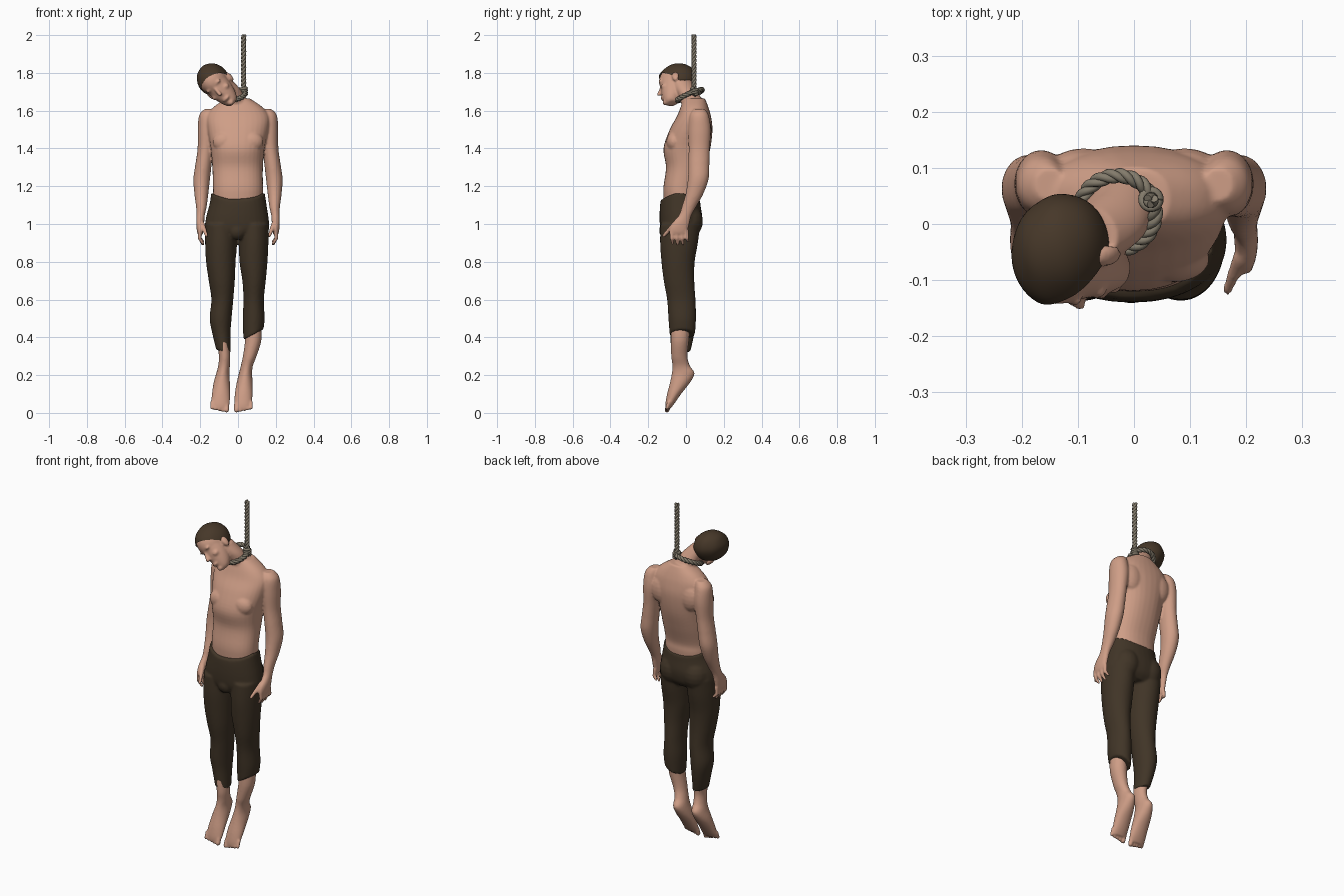
import bpy, bmesh, math
from mathutils import Matrix, Vector

if "Cube" in bpy.data.objects:
    bpy.data.objects.remove(bpy.data.objects["Cube"])


def material(name, rgb):
    m = bpy.data.materials.new(name)
    m.diffuse_color = (*rgb, 1)
    m.use_nodes = True
    m.node_tree.nodes["Principled BSDF"].inputs["Base Color"].default_value = m.diffuse_color
    return m


SKIN = material("skin", (0.62, 0.34, 0.24))
CLOTH = material("brown cloth", (0.052, 0.035, 0.02))
HAIR = material("dark brown hair", (0.062, 0.039, 0.022))
ROPE = material("grey rope", (0.23, 0.20, 0.15))
I4 = Matrix.Identity(4)


def bake(ob, mat):
    """Freeze modifiers or curve bevels into a smooth, single-colour mesh."""
    name = ob.name
    dg = bpy.context.evaluated_depsgraph_get()
    me = bpy.data.meshes.new_from_object(ob.evaluated_get(dg))
    bpy.data.objects.remove(ob)
    new = bpy.data.objects.new(name, me)
    bpy.context.collection.objects.link(new)
    new.name = name
    me.materials.clear()
    me.materials.append(mat)
    for p in me.polygons:
        p.use_smooth = True
        p.material_index = 0
    return new


def finish(name, bm, mat, voxel=None):
    """Turn a bmesh into an object; voxel fuses the overlapping volumes."""
    bmesh.ops.recalc_face_normals(bm, faces=bm.faces)
    me = bpy.data.meshes.new(name)
    bm.to_mesh(me)
    bm.free()
    ob = bpy.data.objects.new(name, me)
    bpy.context.collection.objects.link(ob)
    if voxel:
        r = ob.modifiers.new("fuse", "REMESH")
        r.mode = "VOXEL"
        r.voxel_size = voxel
        s = ob.modifiers.new("soften", "SMOOTH")
        s.factor = 0.5
        s.iterations = 4
    return bake(ob, mat)


def loft(bm, rings, n=32, power=1.0, sub=5, mat=I4):
    """Ring = x, y, z, half width, half depth, [tilt in x], [saddle]."""
    R = [tuple(r) + (0,) * (7 - len(r)) for r in rings]
    dense = []
    for i in range(len(R) - 1):
        a, b, c, d = R[max(i - 1, 0)], R[i], R[i + 1], R[min(i + 2, len(R) - 1)]
        for k in range(sub):
            t = k / sub
            dense.append([0.5 * (2 * q + (r - p) * t + (2 * p - 5 * q + 4 * r - s) * t * t
                                 + (3 * q - p - 3 * r + s) * t ** 3)
                          for p, q, r, s in zip(a, b, c, d)])
    dense.append(R[-1])
    loops = []
    for x, y, z, rx, ry, tilt, saddle in dense:
        loop = []
        for j in range(n):
            w = 2 * math.pi * j / n
            c, s = math.cos(w), math.sin(w)
            px = math.copysign(abs(c) ** power, c)
            py = math.copysign(abs(s) ** power, s)
            v = Vector((x + rx * px, y + ry * py, z + tilt * c + saddle * math.cos(2 * w)))
            loop.append(bm.verts.new(mat @ v))
        loops.append(loop)
    for a, b in zip(loops, loops[1:]):
        for j in range(n):
            bm.faces.new((a[j], a[(j + 1) % n], b[(j + 1) % n], b[j]))
    bm.faces.new(loops[0])
    bm.faces.new(loops[-1])


def ball(bm, c, r, mat=I4, seg=20):
    bmesh.ops.create_uvsphere(bm, u_segments=seg, v_segments=seg // 2, radius=1,
                              matrix=mat @ Matrix.Translation(c) @ Matrix.Diagonal((*r, 1)))


def finger(bm, a, b, r0, r1):
    a, b = Vector(a), Vector(b)
    for k in range(10):
        t = k / 9
        r = r0 + (r1 - r0) * t
        ball(bm, a.lerp(b, t), (r, r, r), seg=12)


# Head frame: tipped over to its right, face forward and slightly down
up = Vector((-0.72, -0.1, 0.68)).normalized()
back = Vector((0.15, 0.95, 0.25))
back = (back - up * back.dot(up)).normalized()
side = back.cross(up)
HEAD = Matrix((side, back, up)).transposed().to_4x4()
HEAD.translation = (-0.11, -0.045, 1.742)

# Upper body: torso, neck, head and arms fused together
bm = bmesh.new()
loft(bm, [(0, -.025, 1.08, .128, .09), (0, -.025, 1.15, .132, .095), (0, -.024, 1.2, .132, .095),
          (-.002, -.002, 1.3, .134, .104), (-.002, .005, 1.4, .143, .124), (0, .027, 1.5, .162, .113),
          (0, .042, 1.57, .165, .09), (0, .045, 1.62, .128, .073), (0, .045, 1.665, .062, .055)],
     power=0.88)
loft(bm, [(.005, .045, 1.6, .07, .06), (-.02, .025, 1.66, .06, .058), (-.045, .0, 1.71, .06, .056),
          (-.085, -.025, 1.76, .055, .055)])
for s in (1, -1):
    ball(bm, (s * .07, -.062, 1.435), (.065, .042, .055))           # chest muscles
    ball(bm, (s * .09, .095, 1.5), (.065, .04, .08))                # shoulder blades
    loft(bm, [(s * .15, .07, 1.608, .028, .03), (s * .163, .07, 1.575, .043, .05),
              (s * .165, .072, 1.5, .048, .06), (s * .172, .07, 1.4, .042, .056),
              (s * .182, .068, 1.32, .043, .056), (s * .192, .065, 1.24, .044, .055),
              (s * .194, .045, 1.16, .037, .047), (s * .194, .015, 1.09, .028, .038),
              (s * .198, -.005, 1.045, .022, .034), (s * .2, -.03, 1.0, .021, .048),
              (s * .2, -.04, .965, .018, .05), (s * .2, -.04, .945, .013, .045)], n=24)
    for i in range(4):                                              # fingers
        y = -.078 + i * .027
        tip = (.888, .884, .886, .9)[i]
        finger(bm, (s * .2, y, .965), (s * .203, y + .002, .925), .0115, .0105)
        finger(bm, (s * .203, y + .002, .925), (s * .186, y + .008, tip + .008), .0105, .008)
    finger(bm, (s * .19, -.06, 1.0), (s * .166, -.118, .938), .015, .0095)  # thumb
# Skull, jaw and face
ball(bm, (0, 0, .03), (.075, .097, .085), HEAD, 32)
loft(bm, [(0, -.045, -.13, .02, .024), (0, -.045, -.118, .034, .036), (0, -.036, -.09, .048, .052),
          (0, -.03, -.05, .059, .062), (0, -.022, .0, .066, .07), (0, -.02, .04, .066, .07)], mat=HEAD)
finger(bm, HEAD @ Vector((0, -.088, .005)), HEAD @ Vector((0, -.107, -.038)), .008, .011)
ball(bm, (0, -.09, -.08), (.022, .01, .009), HEAD)
ball(bm, (0, -.08, -.113), (.018, .014, .014), HEAD)
for s in (1, -1):
    ball(bm, (s * .03, -.083, .014), (.024, .01, .008), HEAD)
    ball(bm, (s * .04, -.063, -.035), (.02, .02, .016), HEAD)
    ball(bm, (s * .074, .008, -.018), (.011, .019, .03), HEAD)
finish("upper_body", bm, SKIN, 0.006)

# Hair cap: ellipsoid trimmed along the hairline and the nape
bm = bmesh.new()
ball(bm, (0, 0, .03), (.081, .103, .091), seg=48)
for v in bm.verts:
    v.co *= 1 + .012 * math.sin(70 * v.co.x + 40 * v.co.y) * math.sin(60 * v.co.z)
for co, no in (((0, 0, -.012), (0, .9, 1)), ((0, 0, -.055), (0, 0, 1))):
    bmesh.ops.bisect_plane(bm, geom=bm.verts[:] + bm.edges[:] + bm.faces[:], dist=1e-5,
                           plane_co=co, plane_no=no, clear_inner=True)
bmesh.ops.transform(bm, matrix=HEAD, verts=bm.verts)
finish("hair", bm, HAIR)

# Trousers: hips and two legs, dipping waistband and uneven hems
bm = bmesh.new()
loft(bm, [(0, -.03, 1.145, .142, .104, 0, .02), (0, -.03, 1.1, .15, .108, 0, .008),
          (-.004, -.027, 1.03, .166, .113), (-.005, -.03, .97, .168, .105), (-.005, -.035, .935, .13, .08)],
     power=0.92)
for s in (1, -1):
    ball(bm, (s * .075 - .005, .012, 1.015), (.075, .078, .09))
ball(bm, (-.005, -.1, .965), (.05, .042, .05))
loft(bm, [(-.09, -.03, 1.0, .083, .105), (-.091, -.037, .9, .083, .1), (-.091, -.042, .8, .078, .088),
          (-.086, -.037, .7, .069, .081), (-.083, -.025, .6, .058, .075), (-.092, -.02, .5, .058, .073),
          (-.088, -.02, .42, .048, .064), (-.077, -.028, .325, .038, .052, -.008)])
loft(bm, [(.083, -.03, 1.0, .08, .105), (.083, -.037, .9, .078, .1), (.082, -.042, .8, .074, .088),
          (.085, -.037, .7, .062, .081), (.083, -.025, .6, .054, .075), (.083, -.02, .5, .058, .073),
          (.082, -.02, .415, .053, .067, .028)])
finish("trousers", bm, CLOTH, 0.007)

# Bare lower legs with hanging feet: centre x and half width by height
LEGS = {
    "left_foot": (1, [(.46, .083, .042), (.38, .08, .043), (.3, .062, .036), (.25, .047, .032),
                      (.21, .04, .035), (.16, .035, .042), (.1, .03, .047), (.05, .027, .046),
                      (.025, .026, .042)]),
    "right_foot": (-1, [(.4, -.084, .038), (.36, -.078, .033), (.3, -.071, .03), (.25, -.074, .031),
                        (.21, -.08, .035), (.16, -.086, .043), (.1, -.09, .048), (.05, -.093, .049),
                        (.025, -.094, .044)]),
}
DEPTH = [(-.028, .052), (-.033, .048), (-.035, .043), (-.026, .046), (-.015, .06), (-.032, .053),
         (-.063, .037), (-.085, .024), (-.095, .015)]
for name, (s, prof) in LEGS.items():
    bm = bmesh.new()
    loft(bm, [(x, y, z, rx, ry) for (z, x, rx), (y, ry) in zip(prof, DEPTH)], n=24)
    cx = prof[-1][1]
    for i in range(5):                                              # toes, big toe inside
        r = .0135 if i == 0 else .0095
        x = cx + s * (-.034 + i * .0185 + (.003 if i else 0))
        finger(bm, (x, -.09, .045 + i * .003), (x, -.101, r + .001 + i * .004), r, r)
    finish(name, bm, SKIN, 0.005)


# Rope: three strands twisted around a centre line
def rope(name, path, turns, steps, closed=False):
    cu = bpy.data.curves.new(name, "CURVE")
    cu.dimensions = "3D"
    cu.bevel_depth = 0.0075
    cu.bevel_resolution = 2
    cu.use_fill_caps = True
    for k in range(3):
        sp = cu.splines.new("POLY")
        sp.points.add(steps - 1)
        sp.use_cyclic_u = closed
        for i, pt in enumerate(sp.points):
            t = i / steps if closed else i / (steps - 1)
            p = path(t)
            d = (path(t + .001) - path(t - .001)).normalized()
            u = d.cross(Vector((0.3, 0.5, 0)) if abs(d.z) > .8 else Vector((0, 0, 1))).normalized()
            w = 2 * math.pi * (turns * t + k / 3)
            pt.co = (*(p + .0065 * (u * math.cos(w) + d.cross(u) * math.sin(w))), 1)
    ob = bpy.data.objects.new(name, cu)
    bpy.context.collection.objects.link(ob)
    bake(ob, ROPE)


def collar(t):
    w = 2 * math.pi * t
    x, y = .068 * math.cos(w), .066 * math.sin(w)
    return Vector((-.03 + x, .02 + y, 1.682 + .42 * y + .15 * x))


rope("hanging_rope", lambda t: Vector((.03, .042, 1.69 + .31 * t)), 5, 70)
rope("neck_loop", collar, 7, 100, True)

# Knot: a short coil where the rope meets the loop
rope("knot", lambda t: Vector((.03 + .009 * math.cos(18.85 * t), .044 + .009 * math.sin(18.85 * t),
                               1.685 + .035 * t)), 0, 60)
